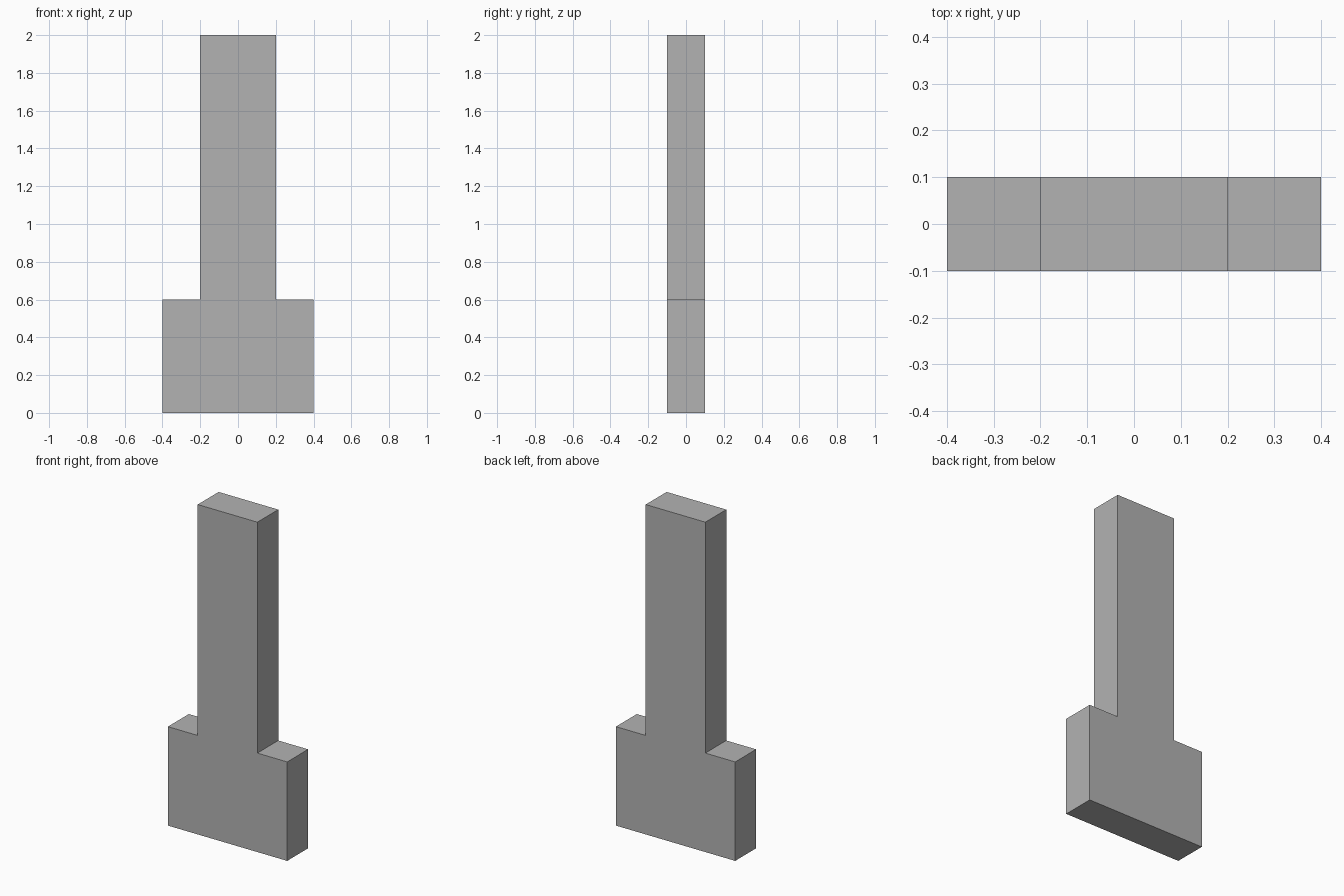
import bpy
import bmesh

cube = bpy.data.objects.get("Cube")
if cube:
    bpy.data.objects.remove(cube, do_unlink=True)

# Plain grey material
GREY = (0.45, 0.45, 0.45, 1.0)
grey = bpy.data.materials.new("plain grey")
grey.use_nodes = True
grey.diffuse_color = GREY
grey.node_tree.nodes["Principled BSDF"].inputs["Base Color"].default_value = GREY

# Stepped outline: a wide foot with a narrow upright, mirrored across x
DEPTH = 0.2
right_half = [(0.4, 0), (0.4, 0.6), (0.2, 0.6), (0.2, 2)]
outline = right_half + [(-x, z) for x, z in reversed(right_half)]

# Extrude the outline from front to back
bm = bmesh.new()
front = bm.faces.new([bm.verts.new((x, -DEPTH / 2, z)) for x, z in outline])
result = bmesh.ops.extrude_face_region(bm, geom=[front], use_keep_orig=True)
back_verts = [v for v in result["geom"] if isinstance(v, bmesh.types.BMVert)]
bmesh.ops.translate(bm, verts=back_verts, vec=(0, DEPTH, 0))
bmesh.ops.recalc_face_normals(bm, faces=bm.faces[:])

mesh = bpy.data.meshes.new("stepped_post")
bm.to_mesh(mesh)
bm.free()
mesh.materials.append(grey)
post = bpy.data.objects.new("stepped_post", mesh)
bpy.context.collection.objects.link(post)
